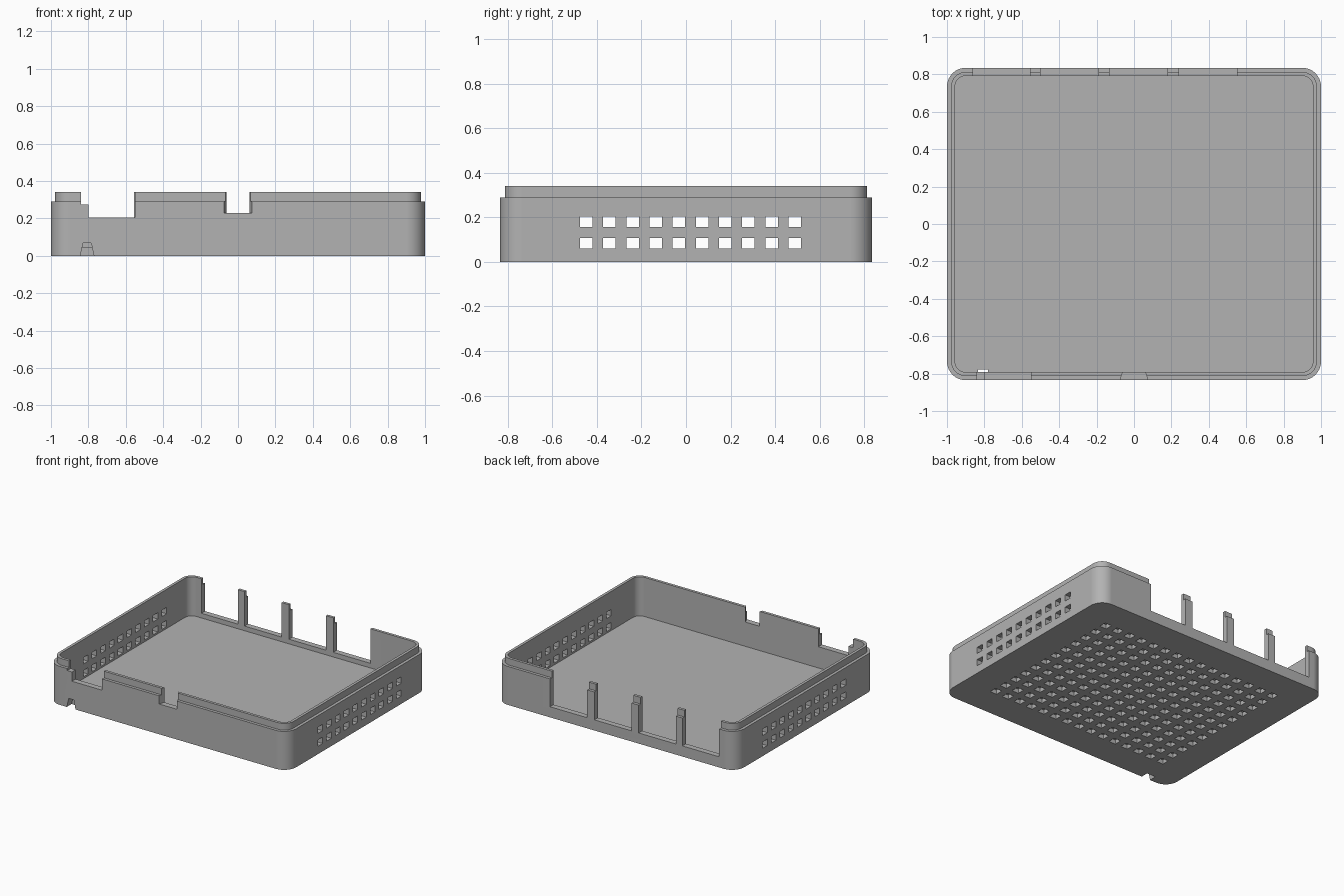
import bpy, bmesh, math
from mathutils import Vector

if "Cube" in bpy.data.objects:
    bpy.data.objects.remove(bpy.data.objects["Cube"], do_unlink=True)

HALF_X, HALF_Y, RADIUS = 1.0, 0.835, 0.1
FLOOR, SHOULDER, TOP = 0.045, 0.29, 0.34
LIP_INSET, WALL = 0.022, 0.043

grey = bpy.data.materials.new("matte_grey")
grey.use_nodes = True
colour = (0.45, 0.45, 0.45, 1)
grey.diffuse_color = colour
grey.node_tree.nodes["Principled BSDF"].inputs["Base Color"].default_value = colour


def make_object(name, bm):
    bmesh.ops.recalc_face_normals(bm, faces=bm.faces)
    mesh = bpy.data.meshes.new(name)
    bm.to_mesh(mesh)
    bm.free()
    mesh.materials.append(grey)
    obj = bpy.data.objects.new(name, mesh)
    bpy.context.collection.objects.link(obj)
    return obj


def rounded_ring(bm, inset, z, steps=8):
    """Ring of vertices around a rounded rectangle."""
    r = RADIUS - inset
    cx, cy = HALF_X - RADIUS, HALF_Y - RADIUS
    ring = []
    for k, (sx, sy) in enumerate([(1, 1), (-1, 1), (-1, -1), (1, -1)]):
        for i in range(steps + 1):
            a = math.pi / 2 * (k + i / steps)
            ring.append(bm.verts.new((sx * cx + r * math.cos(a),
                                      sy * cy + r * math.sin(a), z)))
    return ring


def prism(bm, points, direction):
    """Closed prism: a flat outline swept along a direction."""
    sweep = Vector(direction)
    a = [bm.verts.new(p) for p in points]
    b = [bm.verts.new(Vector(p) + sweep) for p in points]
    bm.faces.new(a)
    bm.faces.new(b[::-1])
    for i in range(len(a)):
        j = (i + 1) % len(a)
        bm.faces.new((a[j], a[i], b[i], b[j]))


def box(bm, x0, x1, y0, y1, z0, z1):
    prism(bm, [(x0, y0, z0), (x1, y0, z0), (x1, y1, z0), (x0, y1, z0)],
          (0, 0, z1 - z0))


# Tray: outer wall, stepped lip, cavity and floor as one lofted shell
bm = bmesh.new()
section = [(0, 0), (0, SHOULDER), (LIP_INSET, SHOULDER), (LIP_INSET, TOP),
           (WALL, TOP), (WALL, FLOOR)]
rings = [rounded_ring(bm, inset, z) for inset, z in section]
for low, high in zip(rings, rings[1:]):
    for i in range(len(low)):
        j = (i + 1) % len(low)
        bm.faces.new((low[i], low[j], high[j], high[i]))
bm.faces.new(rings[0][::-1])
bm.faces.new(rings[-1])
tray = make_object("case_tray", bm)

cut = bmesh.new()

# Back port windows, leaving slim posts between them
for x0, x1 in [(-0.86, -0.555), (-0.5, -0.19), (-0.13, 0.18), (0.24, 0.55)]:
    box(cut, x0, x1, 0.74, 0.9, 0.08, 0.5)

# Stepped front notch
outline = [(-0.8, 0.205), (-0.55, 0.205), (-0.55, 0.5), (-0.84, 0.5),
           (-0.84, 0.275), (-0.8, 0.275)]
prism(cut, [(x, -0.9, z) for x, z in outline], (0, 0.16, 0))

# Middle front notch, flaring outward
prism(cut, [(-0.095, -0.9, 0.228), (0.095, -0.9, 0.228),
            (0.05, -0.76, 0.228), (-0.05, -0.76, 0.228)], (0, 0, 0.3))

# Small tapered notch at the foot of the front wall
prism(cut, [(-0.848, -0.9, -0.02), (-0.766, -0.9, -0.02),
            (-0.785, -0.9, 0.068), (-0.828, -0.9, 0.068)], (0, 0.122, 0))

# Two rows of vents through both side walls
for z in (0.083, 0.18):
    for i in range(10):
        y = -0.448 + 0.104 * i
        box(cut, -1.1, 1.1, y - 0.028, y + 0.028, z - 0.024, z + 0.024)

# Grid of blind square pockets under the floor
for i in range(15):
    for j in range(12):
        x, y = (i - 7) * 0.106, (j - 5.5) * 0.106
        box(cut, x - 0.028, x + 0.028, y - 0.028, y + 0.028, -0.02, 0.032)

cutter = make_object("opening_cutter", cut)
cutter.hide_render = True

# Cut all openings, then discard the cutter
openings = tray.modifiers.new("openings", 'BOOLEAN')
openings.operation = 'DIFFERENCE'
openings.solver = 'EXACT'
openings.object = cutter
for obj in bpy.context.selected_objects:
    obj.select_set(False)
bpy.context.view_layer.objects.active = tray
tray.select_set(True)
bpy.ops.object.modifier_apply(modifier=openings.name)
bpy.data.objects.remove(cutter, do_unlink=True)

# Smooth rounded corners, crisp edges, flat walls
bpy.ops.object.shade_smooth_by_angle(angle=math.radians(30))
weighted = tray.modifiers.new("flat_walls", 'WEIGHTED_NORMAL')
weighted.keep_sharp = True
